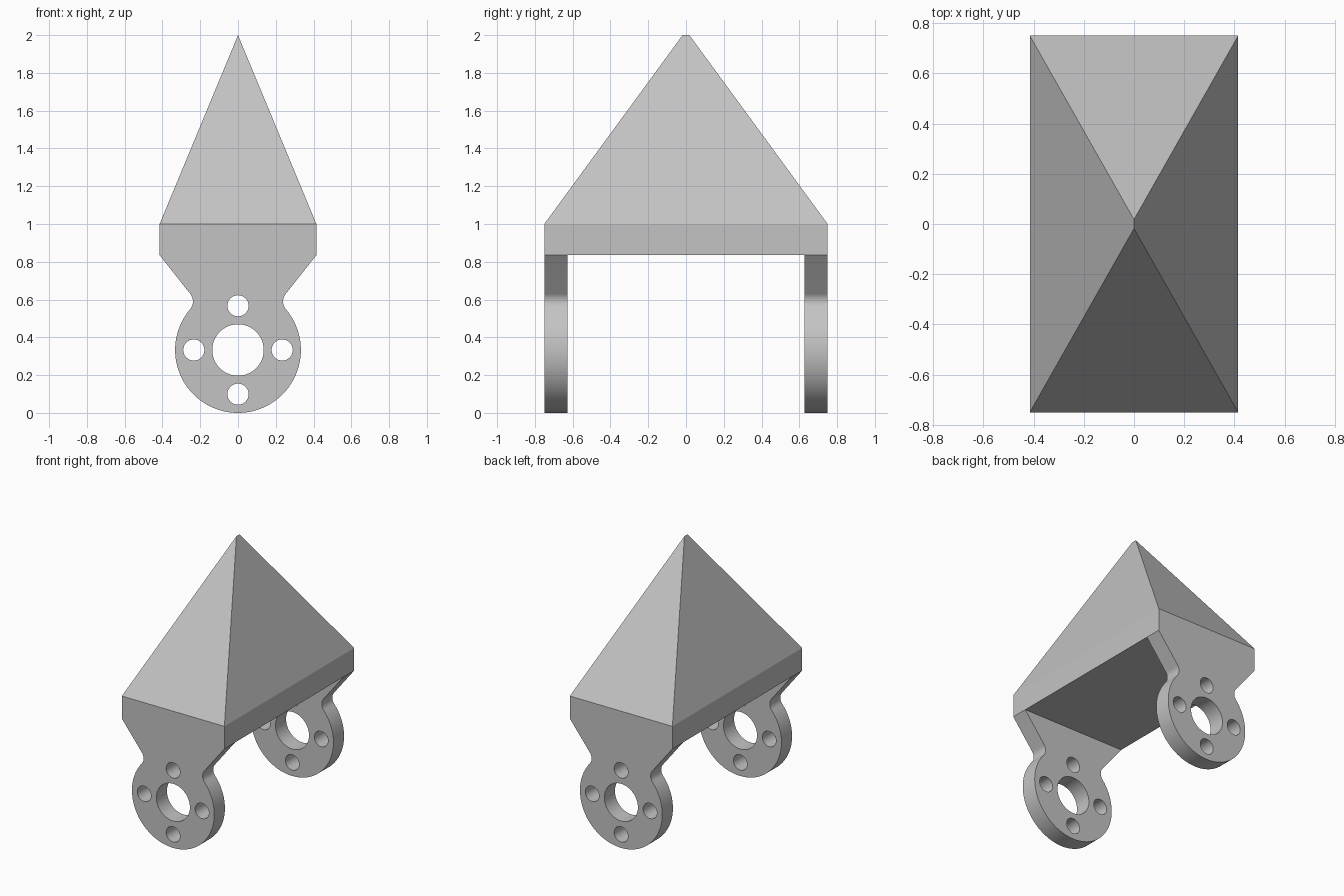
import bpy, bmesh
from math import sin, cos, pi, radians, atan2, hypot, asin, sqrt

cube = bpy.data.objects.get("Cube")
if cube:
    bpy.data.objects.remove(cube, do_unlink=True)

HALF_W, HALF_L = 0.415, 0.75
BASE_Z, EAVE_Z, TOP_Z = 0.835, 1.0, 2.0
RIDGE = 0.018
THICK = 0.123
HUB_Z, HUB_R = 0.333, 0.333
FILLET_X, FILLET_Z = 0.303, 0.59

grey = bpy.data.materials.new("plain grey")
grey.use_nodes = True
colour = (0.55, 0.55, 0.55, 1)
grey.diffuse_color = colour
grey.node_tree.nodes["Principled BSDF"].inputs["Base Color"].default_value = colour


def add_object(name, bm):
    bmesh.ops.recalc_face_normals(bm, faces=bm.faces)
    mesh = bpy.data.meshes.new(name)
    bm.to_mesh(mesh)
    bm.free()
    mesh.materials.append(grey)
    obj = bpy.data.objects.new(name, mesh)
    bpy.context.collection.objects.link(obj)
    return obj


def arc(cx, cz, r, start, end, n):
    return [(cx + r * cos(start + (end - start) * i / n),
             cz + r * sin(start + (end - start) * i / n)) for i in range(n + 1)]


# Pointed body: straight band below a roof that narrows to a tiny ridge
def rectangle(bm, w, l, z):
    return [bm.verts.new((x * w, y * l, z))
            for x, y in ((-1, -1), (1, -1), (1, 1), (-1, 1))]


bm = bmesh.new()
low = rectangle(bm, HALF_W, HALF_L, BASE_Z)
eave = rectangle(bm, HALF_W, HALF_L, EAVE_Z)
front_tip = bm.verts.new((0, -RIDGE, TOP_Z))
back_tip = bm.verts.new((0, RIDGE, TOP_Z))
bm.faces.new(low)
for i in range(4):
    j = (i + 1) % 4
    bm.faces.new((low[i], low[j], eave[j], eave[i]))
bm.faces.new((eave[0], eave[1], front_tip))
bm.faces.new((eave[2], eave[3], back_tip))
bm.faces.new((eave[1], eave[2], back_tip, front_tip))
bm.faces.new((eave[3], eave[0], front_tip, back_tip))
add_object("pointed_body", bm)


# Mounting plate outline: sloped shoulder, concave neck fillet, round hub
def plate_outline():
    dx, dz = FILLET_X, FILLET_Z - HUB_Z
    hub_angle = atan2(dz, dx)
    r = hypot(dx, dz) - HUB_R
    sx, sz = HALF_W - FILLET_X, BASE_Z - FILLET_Z
    dist = hypot(sx, sz)
    shoulder_angle = atan2(sz, sx) + pi / 2 - asin(r / dist)
    right = [(HALF_W, BASE_Z)]
    right += arc(FILLET_X, FILLET_Z, r, shoulder_angle, pi + hub_angle, 12)
    right += arc(0, HUB_Z, HUB_R, hub_angle, -pi / 2, 40)[1:]
    return right + [(-x, z) for x, z in reversed(right[:-1])]


def circle(cx, cz, r, n):
    return arc(cx, cz, r, 0, 2 * pi, n)[:-1]


loops = [plate_outline(), circle(0, HUB_Z, 0.136, 48)]
for k in range(4):
    a = k * pi / 2
    loops.append(circle(0.234 * cos(a), HUB_Z + 0.234 * sin(a), 0.056, 32))

curve = bpy.data.curves.new("plate_profile", "CURVE")
curve.dimensions = "2D"
curve.fill_mode = "BOTH"
curve.extrude = THICK / 2
for points in loops:
    spline = curve.splines.new("POLY")
    spline.points.add(len(points) - 1)
    for p, (x, z) in zip(spline.points, points):
        p.co = (x, z, 0, 1)
    spline.use_cyclic_u = True
profile = bpy.data.objects.new("plate_profile", curve)
bpy.context.collection.objects.link(profile)
bpy.context.view_layer.update()
flat = bpy.data.meshes.new_from_object(
    profile.evaluated_get(bpy.context.evaluated_depsgraph_get()))
bpy.data.objects.remove(profile, do_unlink=True)

# One plate at each end of the body
for name, side in (("front_plate", -1), ("back_plate", 1)):
    bm = bmesh.new()
    bm.from_mesh(flat)
    bmesh.ops.remove_doubles(bm, verts=bm.verts, dist=0.0001)
    for v in bm.verts:
        x, z, depth = v.co
        v.co = (x, side * (HALF_L - THICK / 2) - depth, z)
    plate = add_object(name, bm)
    plate.data.shade_smooth()
    plate.data.set_sharp_from_angle(angle=radians(30))
bpy.data.meshes.remove(flat)
